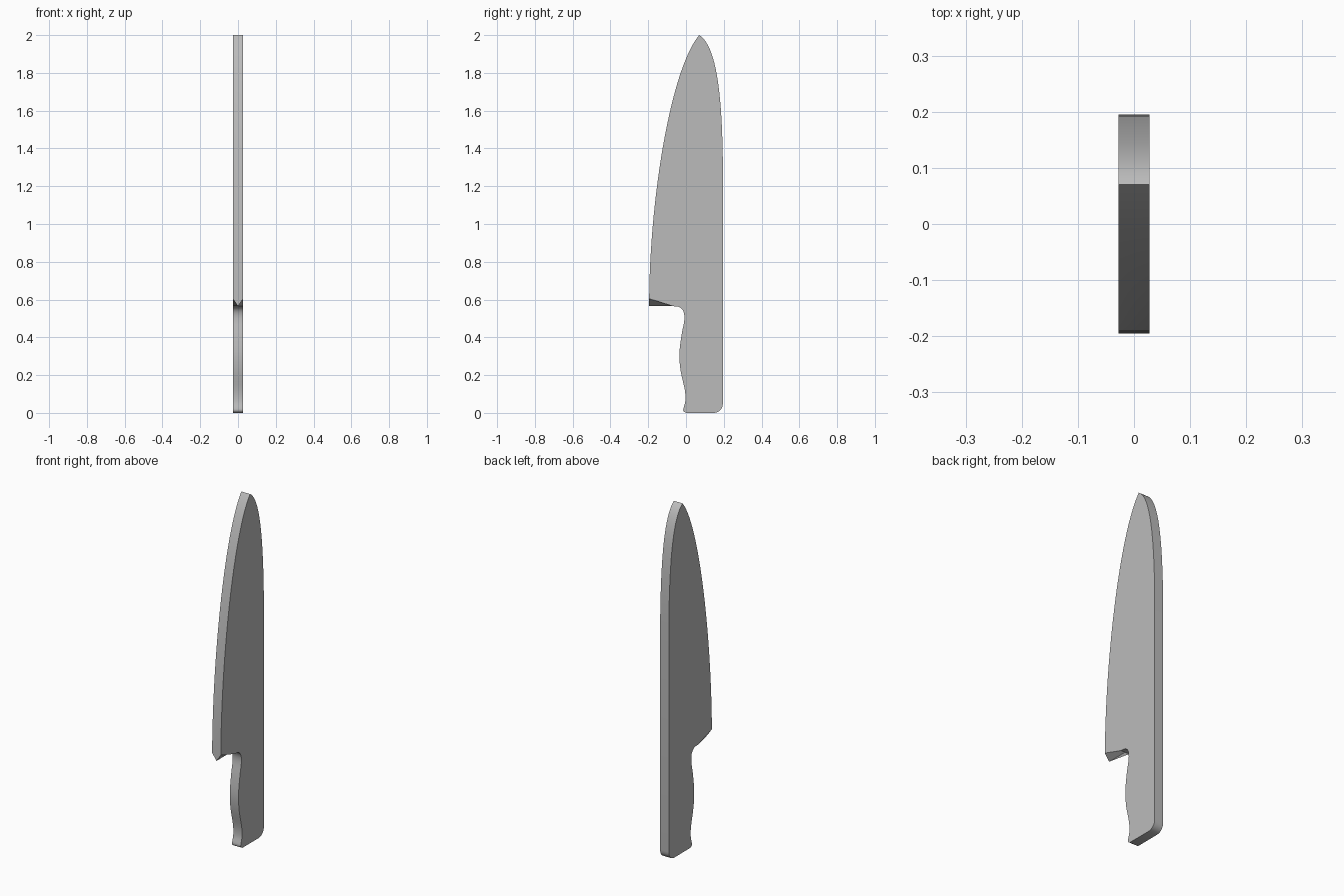
import bpy, bmesh, math
from mathutils import Vector
from mathutils.geometry import interpolate_bezier

if "Cube" in bpy.data.objects:
    bpy.data.objects.remove(bpy.data.objects["Cube"])

HALF = 0.0275                       # half the thickness
HEEL_MID, HEEL_SIDE = 0.565, 0.605  # heel corner height on centre line and on the faces


def bezier(a, b, c, d, steps):
    pts = [Vector((*p, 0)) for p in (a, b, c, d)]
    return [(p.x, p.y) for p in interpolate_bezier(*pts, steps)]


def smooth_path(pts, steps=4):
    """Curve through every point, tangents taken from the neighbours."""
    vs = [Vector(p) for p in pts]
    out = []
    for i in range(len(vs) - 1):
        a, b = vs[i], vs[i + 1]
        before = vs[max(i - 1, 0)]
        after = vs[min(i + 2, len(vs) - 1)]
        out += bezier(a, a + (b - before) / 6, b - (after - a) / 6, b, steps + 1)[:-1]
    return out + [tuple(vs[-1])]


def outline(heel_z):
    # cutting edge, from heel to tip
    edge = bezier((-0.195, heel_z), (-0.19, 1.15), (-0.08, 1.82), (0.07, 2.0), 28)
    # rounded spine, from tip down to the straight back
    spine = bezier((0.07, 2.0), (0.15, 1.95), (0.19, 1.75), (0.195, 1.33), 20)[1:]
    # rounded butt corner
    butt = bezier((0.195, 0.05), (0.195, 0.02), (0.175, 0), (0.145, 0), 8)
    # finger grip, from the butt up to the notch under the heel
    grip = smooth_path([(0.0, 0.0), (-0.015, 0.015), (-0.004, 0.06), (-0.006, 0.12),
                        (-0.028, 0.22), (-0.035, 0.31), (-0.024, 0.41), (-0.009, 0.49),
                        (-0.013, 0.535), (-0.035, 0.56), (-0.07, HEEL_MID)])
    return edge + spine + butt + grip


# Knife body: three matching outlines joined by side strips, capped on both faces
bm = bmesh.new()
layers = [[bm.verts.new((x, y, z)) for y, z in outline(heel)]
          for x, heel in ((-HALF, HEEL_SIDE), (0, HEEL_MID), (HALF, HEEL_SIDE))]
n = len(layers[0])
for low, high in zip(layers, layers[1:]):
    for i in range(n):
        j = (i + 1) % n
        bm.faces.new((low[i], low[j], high[j], high[i]))
bm.faces.new(layers[0])
bm.faces.new(layers[-1])
bmesh.ops.recalc_face_normals(bm, faces=bm.faces)

mesh = bpy.data.meshes.new("knife_body")
bm.to_mesh(mesh)
bm.free()
knife = bpy.data.objects.new("knife_body", mesh)
bpy.context.collection.objects.link(knife)

# Single plain grey
grey = bpy.data.materials.new("plain_grey")
grey.use_nodes = True
colour = (0.5, 0.5, 0.5, 1)
grey.diffuse_color = colour
grey.node_tree.nodes["Principled BSDF"].inputs["Base Color"].default_value = colour
mesh.materials.append(grey)

# Smooth curves, sharp rims
bpy.context.view_layer.objects.active = knife
knife.select_set(True)
bpy.ops.object.shade_smooth_by_angle(angle=math.radians(32))
